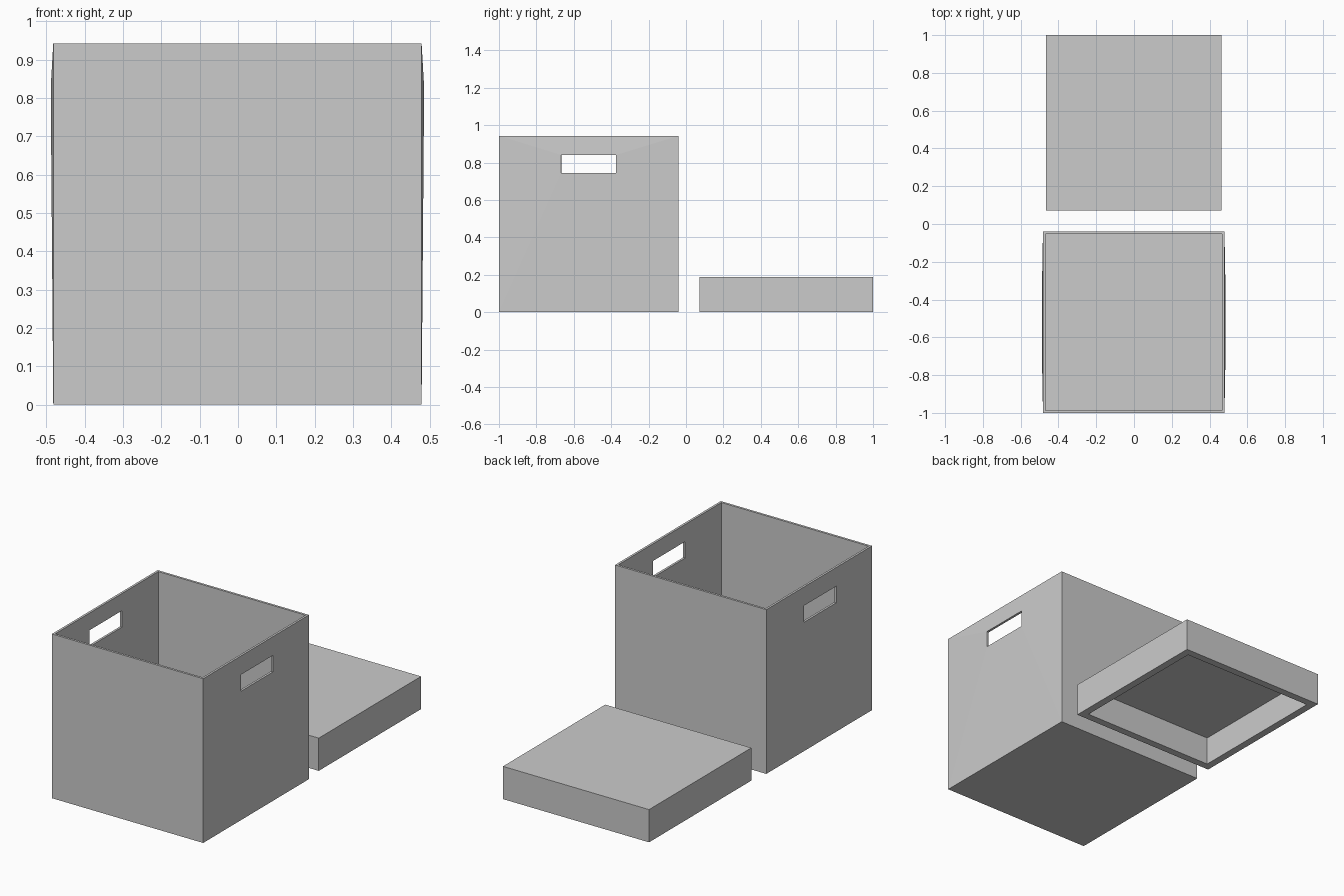
import bpy, bmesh
from mathutils import Matrix, Vector

cube = bpy.data.objects.get("Cube")
if cube:
    bpy.data.objects.remove(cube, do_unlink=True)

grey = bpy.data.materials.new("light grey")
grey.use_nodes = True
colour = (0.6, 0.6, 0.6, 1)
grey.diffuse_color = colour
grey.node_tree.nodes["Principled BSDF"].inputs["Base Color"].default_value = colour


def block(size, centre):
    """A box-shaped bmesh of the given size."""
    bm = bmesh.new()
    bmesh.ops.create_cube(bm, size=1, matrix=Matrix.Translation(centre) @ Matrix.Diagonal((*size, 1)))
    bm.normal_update()
    return bm


def facing(bm, direction):
    return max(bm.faces, key=lambda f: f.normal.dot(Vector(direction)))


def finish(bm, name):
    mesh = bpy.data.meshes.new(name)
    bm.to_mesh(mesh)
    bm.free()
    mesh.materials.append(grey)
    obj = bpy.data.objects.new(name, mesh)
    bpy.context.collection.objects.link(obj)
    return obj


# Open storage box with a handle slot in each slightly bulging side
WIDTH, DEPTH, HEIGHT = 0.961, 0.96, 0.943
CENTRE = Vector((-0.0015, -0.52, HEIGHT / 2))
bm = block((WIDTH, DEPTH, HEIGHT), CENTRE)
bmesh.ops.delete(bm, geom=[facing(bm, (0, 0, 1))], context='FACES_ONLY')
for side in (-1, 1):
    panel = facing(bm, (side, 0, 0))
    bmesh.ops.inset_individual(bm, faces=[panel], thickness=0.3)
    for v in panel.verts:
        v.co = (CENTRE.x + side * (WIDTH / 2 + 0.006),
                -0.667 if v.co.y < CENTRE.y else -0.375,
                0.745 if v.co.z < CENTRE.z else 0.84)
    bmesh.ops.delete(bm, geom=[panel], context='FACES_ONLY')
    bm.normal_update()
bmesh.ops.triangulate(bm, faces=[f for f in bm.faces if abs(f.normal.x) > 0.5])
box = finish(bm, "storage_box")
walls = box.modifiers.new("walls", 'SOLIDIFY')
walls.thickness = 0.013
walls.offset = -1
walls.use_even_offset = True

# Lid lying beside the box, hollow underneath
bm = block((0.928, 0.928, 0.188), (-0.0015, 0.536, 0.094))
under = facing(bm, (0, 0, -1))
bmesh.ops.inset_individual(bm, faces=[under], thickness=0.043, use_even_offset=True)
ceiling = bmesh.ops.extrude_discrete_faces(bm, faces=[under])["faces"][0]
bmesh.ops.translate(bm, verts=ceiling.verts[:], vec=(0, 0, 0.163))
finish(bm, "lid")
